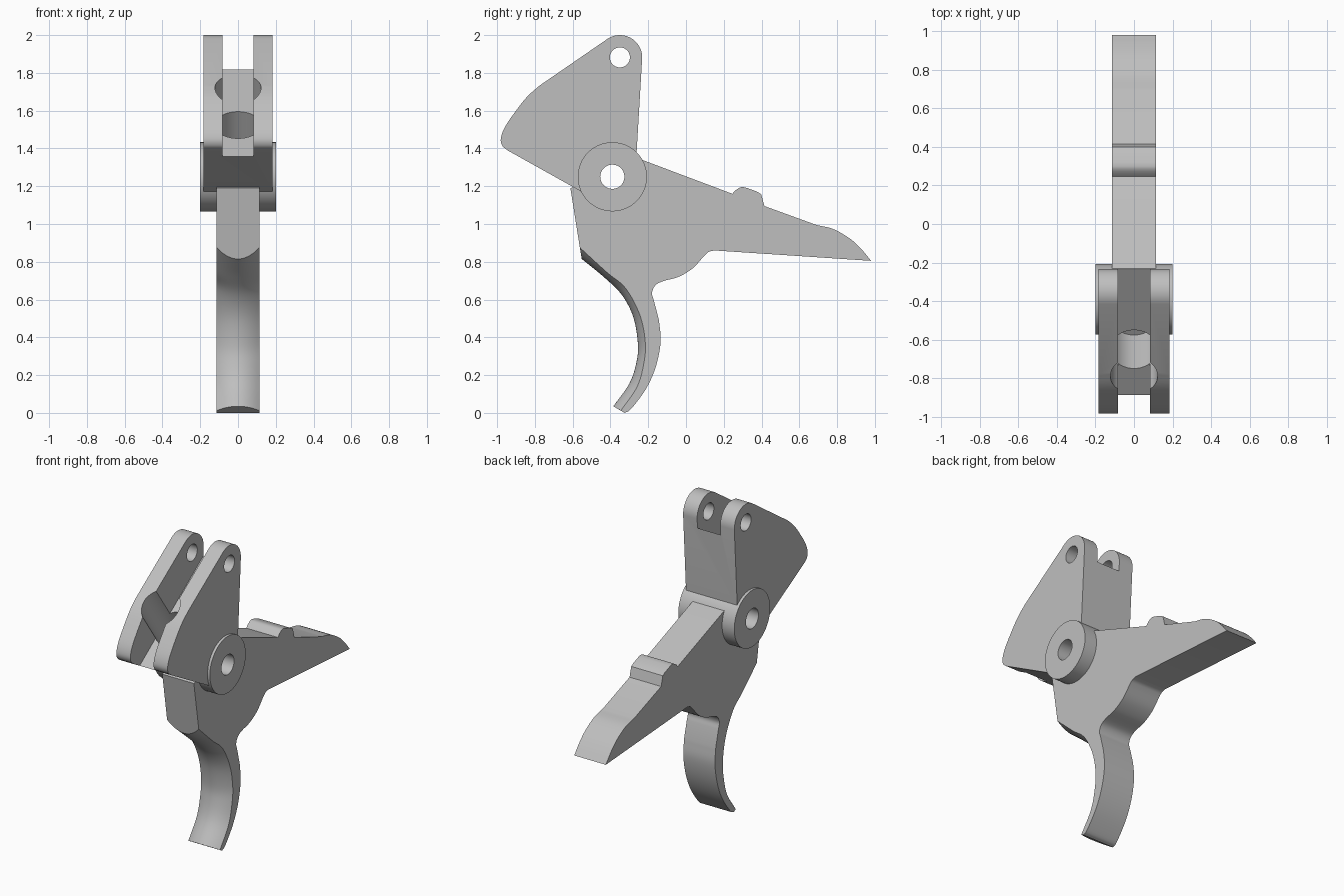
import bpy, bmesh, math
from mathutils import Vector

if "Cube" in bpy.data.objects:
    bpy.data.objects.remove(bpy.data.objects["Cube"])

steel = bpy.data.materials.new("plain grey")
steel.use_nodes = True
GREY = (0.52, 0.52, 0.52, 1)
steel.diffuse_color = GREY
steel.node_tree.nodes["Principled BSDF"].inputs["Base Color"].default_value = GREY

PIVOT, LUG = (-0.39, 1.25), (-0.35, 1.882)


def smooth(points, steps=5):
    """Catmull-Rom curve through (y, z) points."""
    p = [Vector(q) for q in points]
    p = [2 * p[0] - p[1]] + p + [2 * p[-1] - p[-2]]
    out = []
    for a, b, c, d in zip(p, p[1:], p[2:], p[3:]):
        for i in range(steps):
            t = i / steps
            out.append(0.5 * (2 * b + (c - a) * t + (2 * a - 5 * b + 4 * c - d) * t * t
                              + (3 * b - a - 3 * c + d) * t ** 3))
    return [tuple(v) for v in out] + [tuple(points[-1])]


def arc(centre, r, start, end, n):
    """Points on a circle, angles in degrees."""
    angles = [math.radians(start + (end - start) * i / n) for i in range(n + 1)]
    return [(centre[0] + r * math.cos(a), centre[1] + r * math.sin(a)) for a in angles]


def loft(name, profile, xs):
    """Skin the (y, z) outline given by profile(x) across the x positions."""
    bm = bmesh.new()
    rings = [[bm.verts.new((x, y, z)) for y, z in profile(x)] for x in xs]
    for a, b in zip(rings, rings[1:]):
        for i in range(len(a)):
            j = (i + 1) % len(a)
            bm.faces.new((a[i], a[j], b[j], b[i]))
    bm.faces.new(rings[0])
    bm.faces.new(rings[-1])
    bmesh.ops.recalc_face_normals(bm, faces=bm.faces)
    mesh = bpy.data.meshes.new(name)
    bm.to_mesh(mesh)
    bm.free()
    mesh.materials.append(steel)
    ob = bpy.data.objects.new(name, mesh)
    bpy.context.collection.objects.link(ob)
    return ob


def slab(name, outline, half):
    return loft(name, lambda x: outline, (-half, half))


def disc(name, centre, r, half):
    return slab(name, arc(centre, r, 0, 360, 64)[:-1], half)


def finish(ob, cutters):
    bpy.ops.object.select_all(action='DESELECT')
    ob.select_set(True)
    bpy.context.view_layer.objects.active = ob
    for c in cutters:
        mod = ob.modifiers.new("cut", 'BOOLEAN')
        mod.operation, mod.solver, mod.object = 'DIFFERENCE', 'EXACT', c
        bpy.ops.object.modifier_apply(modifier=mod.name)
    bpy.ops.object.shade_smooth_by_angle(angle=math.radians(25))


# Forked head outline: round lug, curved nose, sloping underside
head_outline = (
    arc(LUG, 0.118, -2, 124, 20)
    + smooth([(-0.775, 1.733), (-0.835, 1.68), (-0.885, 1.62), (-0.955, 1.52),
              (-0.98, 1.455), (-0.973, 1.415), (-0.945, 1.39)])
    + [(-0.555, 1.172), PIVOT, (-0.262, 1.37)])
head = slab("forked_head", head_outline, 0.183)

# Pivot boss
boss = disc("pivot_boss", PIVOT, 0.183, 0.2)

# Trigger body with tail arm and curved blade; the blade front is domed across x
HALF = 0.113
FRONT_MID = [(-0.385, 0.035), (-0.30, 0.155), (-0.262, 0.27), (-0.255, 0.37),
             (-0.28, 0.51), (-0.34, 0.625), (-0.43, 0.715), (-0.552, 0.815)]
FRONT_EDGE = [(-0.345, 0.012), (-0.258, 0.14), (-0.222, 0.27), (-0.216, 0.38),
              (-0.245, 0.52), (-0.32, 0.66), (-0.42, 0.745), (-0.562, 0.875)]
arm_top = ([(-0.22, 1.335), (0.245, 1.16)]
           + smooth([(0.262, 1.178), (0.30, 1.196), (0.375, 1.172)], 3)
           + smooth([(0.398, 1.158), (0.415, 1.095)], 1)
           + smooth([(0.69, 0.995), (0.78, 0.973), (0.87, 0.921), (0.93, 0.865), (0.98, 0.805)]))
arm_under = smooth([(0.15, 0.86), (0.12, 0.852), (0.095, 0.83), (0.035, 0.765), (-0.04, 0.72),
                    (-0.12, 0.698), (-0.162, 0.675), (-0.18, 0.635), (-0.17, 0.595)])
blade_back = smooth([(-0.143, 0.49), (-0.134, 0.38), (-0.158, 0.25), (-0.21, 0.13),
                     (-0.29, 0.022), (-0.325, 0.0)])


def body_outline(x):
    t = (x / HALF) ** 2
    front = [tuple(Vector(a).lerp(Vector(b), t)) for a, b in zip(FRONT_MID, FRONT_EDGE)]
    return (arm_top + arm_under + blade_back + smooth(front, 6)
            + [(-0.612, 1.19), (-0.54, 1.22), (-0.48, 1.35), (-0.36, 1.38)])


body = loft("trigger_body", body_outline, [HALF * i / 8 for i in range(-8, 9)])

# Cutters: slot between fork plates, pin holes, slanted spring pocket
slot = slab("slot_cutter", [(-1.2, 1.133), (0, 1.985), (0, 2.3), (-1.2, 2.3)], 0.083)
pivot_hole = disc("pivot_hole_cutter", PIVOT, 0.064, 0.5)
lug_hole = disc("lug_hole_cutter", LUG, 0.053, 0.5)
axis = Vector((0, -0.58, 0.815)).normalized()
mouth = Vector((0, -0.65, 1.525))
bpy.ops.mesh.primitive_cylinder_add(vertices=64, radius=0.122, depth=0.9,
                                    location=mouth + axis * 0.15,
                                    rotation=axis.to_track_quat('Z', 'Y').to_euler())
pocket = bpy.context.object
pocket.name = "spring_pocket_cutter"
pocket.data.materials.append(steel)
bpy.context.view_layer.update()

finish(head, [slot, lug_hole, pocket, pivot_hole])
finish(boss, [pocket, pivot_hole])
finish(body, [pocket, pivot_hole])

for cutter in (slot, pivot_hole, lug_hole, pocket):
    bpy.data.objects.remove(cutter)
